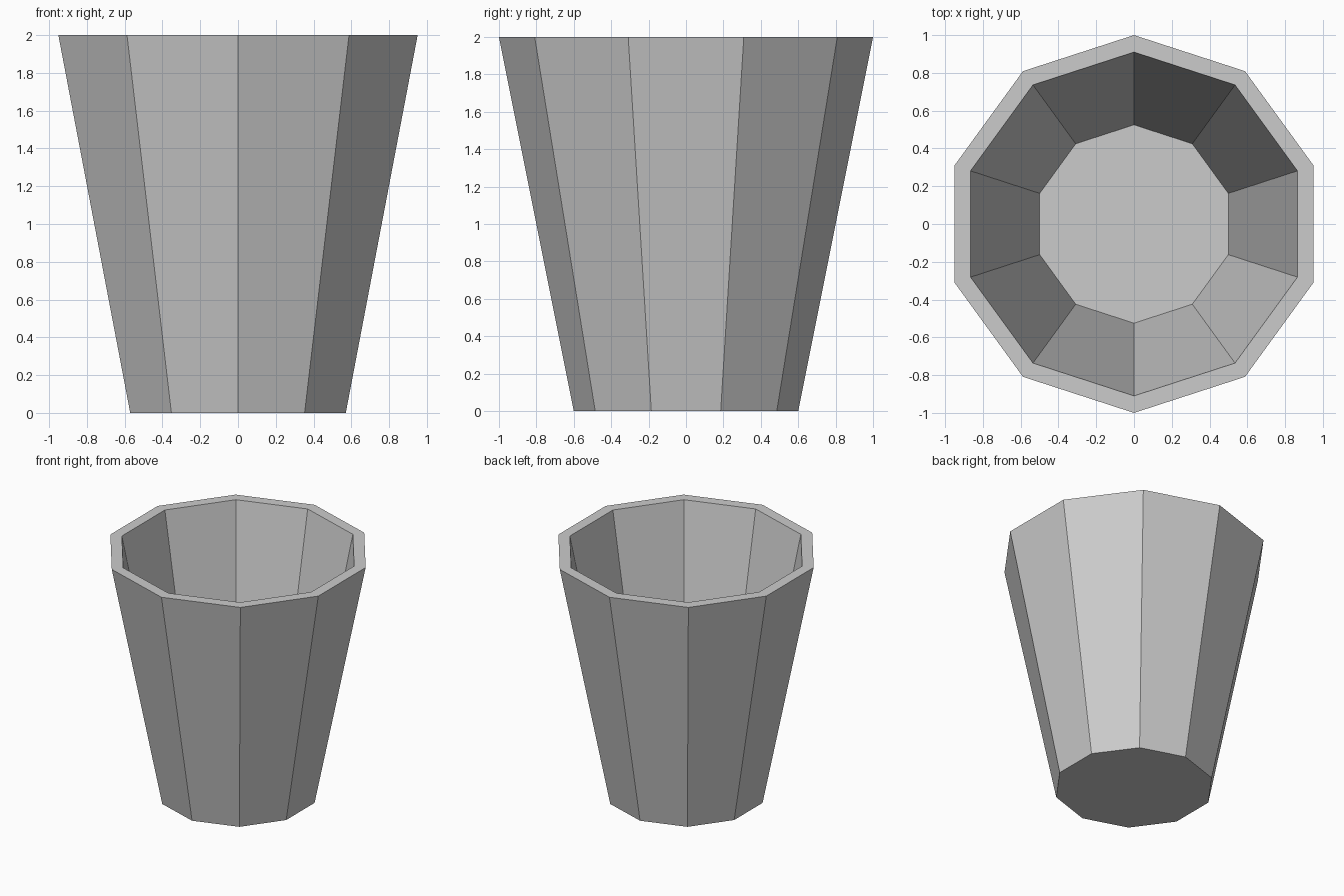
import bpy, bmesh, math

if "Cube" in bpy.data.objects:
    bpy.data.objects.remove(bpy.data.objects["Cube"])

SIDES = 10

grey = bpy.data.materials.new("light grey")
grey.diffuse_color = (0.6, 0.6, 0.6, 1)
grey.use_nodes = True
grey.node_tree.nodes["Principled BSDF"].inputs["Base Color"].default_value = grey.diffuse_color

# Cup profile as (radius, height): outer base, outer rim, inner rim, inner floor
PROFILE = [(0.6, 0.0), (1.0, 2.0), (0.91, 2.0), (0.525, 0.08)]


def ring(bm, radius, z):
    """Decagon with a corner pointing to the front and to the back."""
    angles = [math.pi / 2 + 2 * math.pi * i / SIDES for i in range(SIDES)]
    return [bm.verts.new((radius * math.cos(a), radius * math.sin(a), z)) for a in angles]


bm = bmesh.new()
rings = [ring(bm, r, z) for r, z in PROFILE]

# Outer wall, rim and inner wall
for a, b in zip(rings, rings[1:]):
    for i in range(SIDES):
        j = (i + 1) % SIDES
        bm.faces.new((a[i], a[j], b[j], b[i]))

# Underside and inner floor
bm.faces.new(rings[0][::-1])
bm.faces.new(rings[-1])
bmesh.ops.recalc_face_normals(bm, faces=bm.faces)

mesh = bpy.data.meshes.new("cup")
bm.to_mesh(mesh)
bm.free()
mesh.materials.append(grey)
cup = bpy.data.objects.new("cup", mesh)
bpy.context.collection.objects.link(cup)
